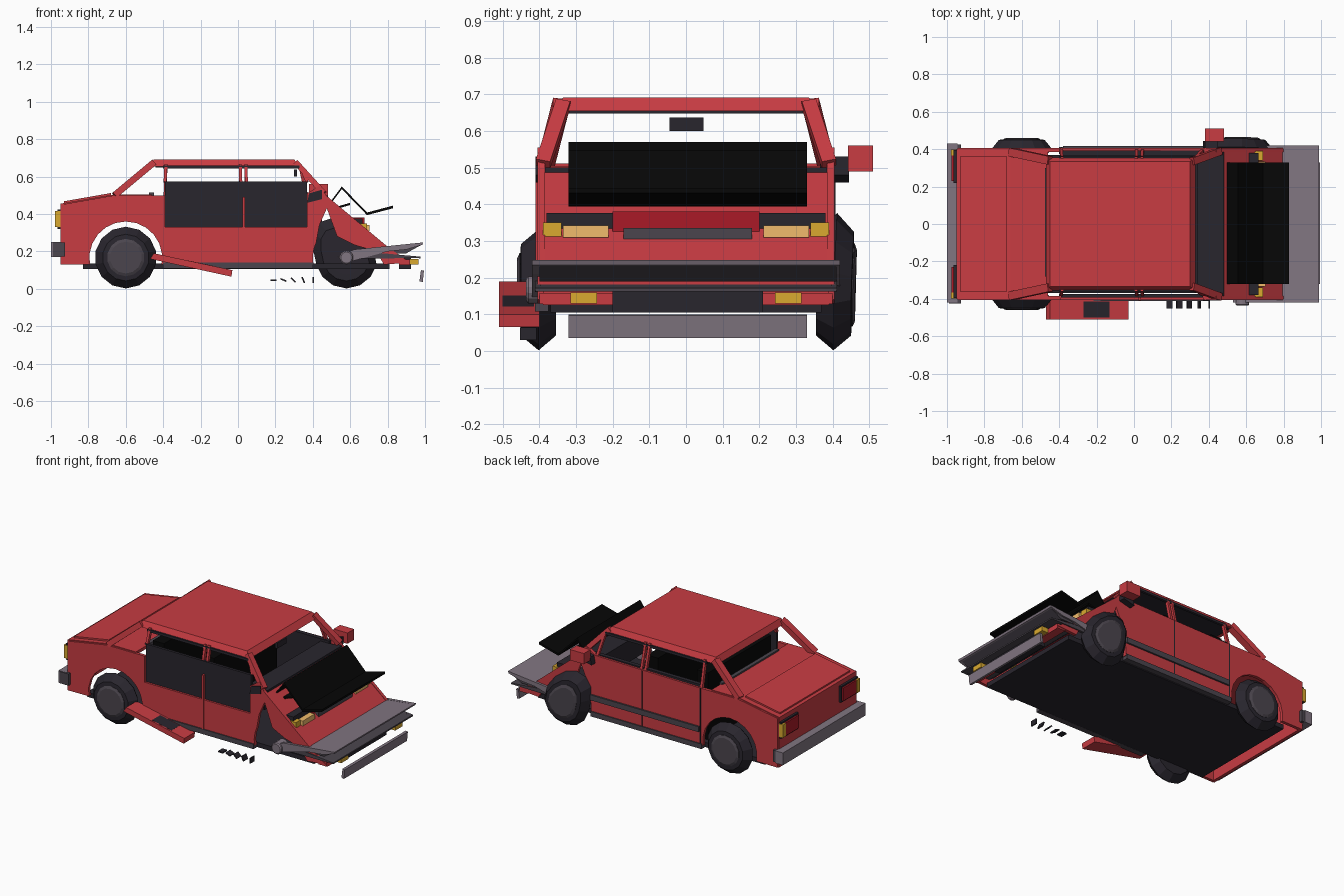
import bpy, bmesh, math
from mathutils import Vector

def mat(name, r, g, b):
    m = bpy.data.materials.new(name)
    m.diffuse_color = (r, g, b, 1)
    return m

RED = mat("red_paint", 0.58, 0.045, 0.055)
DKRED = mat("dark_red", 0.4, 0.01, 0.02)
DARK = mat("dark_trim", 0.022, 0.019, 0.027)
TRIM = mat("grey_trim", 0.07, 0.06, 0.075)
GREY = mat("bumper_grey", 0.22, 0.18, 0.22)
BLACK = mat("black_hood", 0.002, 0.002, 0.002)
AMBER = mat("amber", 0.7, 0.4, 0.03)
LAMP = mat("lamp", 0.88, 0.5, 0.15)

def finish(name, bm, m):
    bmesh.ops.recalc_face_normals(bm, faces=bm.faces)
    me = bpy.data.meshes.new(name)
    bm.to_mesh(me)
    bm.free()
    me.materials.append(m)
    o = bpy.data.objects.new(name, me)
    bpy.context.collection.objects.link(o)
    return o

def loft(name, loops, m):
    """Closed solid through a list of equal-length loops."""
    bm = bmesh.new()
    rings = [[bm.verts.new(p) for p in l] for l in loops]
    n = len(rings[0])
    for a, b in zip(rings, rings[1:]):
        for i in range(n):
            bm.faces.new((a[i], a[(i + 1) % n], b[(i + 1) % n], b[i]))
    bm.faces.new(rings[0])
    bm.faces.new(rings[-1])
    return finish(name, bm, m)

def prism(name, pts, y0, y1, m):
    return loft(name, [[(x, y, z) for x, z in pts] for y in (y0, y1)], m)

def box(name, x0, x1, y0, y1, z0, z1, m):
    return prism(name, [(x0, z0), (x1, z0), (x1, z1), (x0, z1)], y0, y1, m)

def strip(name, pts, y0, y1, t, m):
    """Bent sheet following an xz path."""
    return prism(name, list(pts) + [(x, z - t) for x, z in reversed(pts)], y0, y1, m)

def bar(name, p, q, w, m, h=None):
    p, q = Vector(p), Vector(q)
    d = (q - p).normalized()
    u = d.cross(Vector((0, 1, 0))).normalized()
    v = d.cross(u)
    h = h or w
    offs = [u * a * w / 2 + v * b * h / 2 for a, b in ((-1, -1), (1, -1), (1, 1), (-1, 1))]
    return loft(name, [[c + o for o in offs] for c in (p, q)], m)

def arc(cx, r, a0, a1, n=9, cz=0.165):
    return [(cx + r * math.cos(math.radians(a0 + (a1 - a0) * i / n)),
             cz + r * math.sin(math.radians(a0 + (a1 - a0) * i / n))) for i in range(n + 1)]

def wheel(name, cx, side, prof, m, deform=None, n=14):
    loops = []
    for r, y in prof:
        ring = []
        for i in range(n):
            a = 2 * math.pi * (i + 0.5) / n
            p = (cx + r * math.cos(a), side * y, 0.167 + r * math.sin(a))
            ring.append(deform(*p) if deform else p)
        loops.append(ring)
    return loft(name, loops, m)

# side panels: the near one has lost its upper doors
rear_arch = arc(-0.6, 0.195, 190, -10, 12)
front_arch = arc(0.6, 0.2, 190, 155, 3) + [(0.435, 0.34)]
fender = [(0.475, 0.43), (0.53, 0.28), (0.62, 0.235), (0.74, 0.2), (0.78, 0.13),
          (0.92, 0.14), (0.80, 0.225), (0.47, 0.5), (0.44, 0.555), (0.37, 0.51)]
base = [(-0.945, 0.13)] + rear_arch + [(-0.4, 0.13)] + [(0.4, 0.13)] + front_arch + fender
tail = [(-0.39, 0.5), (-0.66, 0.5), (-0.945, 0.45)]
prism("near_side_panel", base + [(0.37, 0.33), (-0.39, 0.33)] + tail, -0.405, -0.385, RED)
prism("far_side_panel", base + tail, 0.385, 0.405, RED)

# body shell: floor, deck, tail, crushed nose
box("floor", -0.83, 0.81, -0.37, 0.37, 0.105, 0.135, DARK)
strip("trunk_lid", [(-0.95, 0.455), (-0.66, 0.505), (-0.46, 0.505)], -0.395, 0.395, 0.02, RED)
strip("trunk_lid_skin", [(-0.93, 0.468), (-0.68, 0.512)], -0.36, 0.36, 0.012, RED)
box("tail_panel", -0.95, -0.93, -0.4, 0.4, 0.13, 0.455, RED)
strip("crushed_nose", [(0.47, 0.495), (0.8, 0.222), (0.92, 0.145)], -0.39, 0.39, 0.02, RED)
box("front_valance", 0.86, 0.92, -0.4, 0.4, 0.128, 0.158, RED)
box("lower_grille", 0.86, 0.925, -0.2, 0.21, 0.105, 0.17, DARK)
box("cowl", 0.43, 0.48, -0.385, 0.385, 0.46, 0.5, DARK)

# folded bonnet and loose grille parts
strip("folded_hood", [(0.49, 0.46), (0.555, 0.547), (0.69, 0.408), (0.83, 0.445)], -0.32, 0.33, 0.014, BLACK)
strip("hood_hinge", [(0.53, 0.44), (0.6, 0.46)], -0.3, 0.3, 0.012, BLACK)
box("grille_panel", 0.6, 0.675, -0.2, 0.2, 0.32, 0.38, DKRED)
box("grille_bar", 0.65, 0.7, -0.17, 0.18, 0.305, 0.335, TRIM)

# roof and pillars
loft("roof", [[(-0.47, -0.355, 0.655), (0.33, -0.355, 0.655), (0.33, 0.355, 0.655), (-0.47, 0.355, 0.655)],
              [(-0.45, -0.335, 0.692), (0.3, -0.335, 0.692), (0.3, 0.335, 0.692), (-0.45, 0.335, 0.692)]], RED)
box("headliner", -0.44, 0.31, -0.34, 0.34, 0.648, 0.656, DARK)
for s, tag in ((-1, "near"), (1, "far")):
    bar(tag + "_rear_pillar", (-0.66, s * 0.385, 0.5), (-0.45, s * 0.34, 0.675), 0.035, RED, 0.045)
    bar(tag + "_front_pillar", (0.46, s * 0.39, 0.51), (0.31, s * 0.335, 0.675), 0.03, RED, 0.04)
    zb = 0.57 if s < 0 else 0.48
    for x0, x1 in ((-0.39, -0.385), (0.015, 0.012), (0.045, 0.042), (0.37, 0.33)):
        bar(tag + "_window_post", (x0, s * (0.395 if s > 0 else 0.375), zb), (x1, s * 0.35, 0.665), 0.016, RED, 0.02)
    bar(tag + "_window_rail", (-0.4, s * 0.356, 0.65), (0.33, s * 0.356, 0.65), 0.016, DARK)
    box(tag + "_sill", -0.4, 0.4, s * 0.375, s * 0.412, 0.108, 0.14, TRIM)
    prism(tag + "_mirror_base", [(0.37, 0.46), (0.45, 0.48), (0.45, 0.53), (0.38, 0.51)],
          s * 0.4, s * (0.445 if s > 0 else 0.41), DARK)
    # lamps
    box(tag + "_headlight", 0.63, 0.702, s * 0.212, s * 0.335, 0.31, 0.342, LAMP)
    box(tag + "_headlight_surround", 0.6, 0.665, s * 0.2, s * 0.38, 0.33, 0.376, DARK)
    box(tag + "_corner_lamp", 0.61, 0.69, s * 0.34, s * 0.39, 0.31, 0.35, AMBER)
    box(tag + "_fog_lamp", 0.92, 0.965, s * 0.242, s * 0.315, 0.13, 0.16, AMBER)
    box(tag + "_tail_lamp", -0.975, -0.945, s * 0.23, s * 0.365, 0.33, 0.415, DKRED)
    box(tag + "_tail_lamp_frame", -0.965, -0.94, s * 0.22, s * 0.395, 0.32, 0.425, DARK)
    box(tag + "_tail_signal", -0.978, -0.945, s * 0.367, s * 0.398, 0.33, 0.415, AMBER)
    # torn bumper ends
    prism(tag + "_bumper_end", [(0.53, 0.17), (0.62, 0.21), (0.99, 0.248), (0.8, 0.2), (0.6, 0.145)],
          s * 0.4, s * 0.42, GREY)
    prism(tag + "_lower_bumper_end", [(0.55, 0.16), (0.66, 0.2), (0.975, 0.172), (0.975, 0.165)],
          s * 0.395, s * 0.412, TRIM)
box("near_centre_post", 0.025, 0.037, -0.41, -0.39, 0.14, 0.49, RED)
box("far_door_trim", -0.38, 0.4, 0.4, 0.416, 0.215, 0.25, TRIM)
for x in (-0.39, 0.03):
    box("far_door_seam", x, x + 0.006, 0.4, 0.408, 0.14, 0.5, DARK)
box("far_mirror", 0.38, 0.48, 0.442, 0.51, 0.49, 0.56, RED)

# bumpers
prism("front_bumper", [(0.75, 0.195), (0.76, 0.222), (0.99, 0.248), (0.985, 0.235), (0.9, 0.21)], -0.42, 0.42, GREY)
prism("front_bumper_face", [(0.79, 0.19), (0.9, 0.19), (0.986, 0.238), (0.9, 0.23)], -0.4, 0.41, TRIM)
prism("front_bumper_lower", [(0.76, 0.19), (0.975, 0.172), (0.975, 0.163), (0.78, 0.175)], -0.41, 0.41, TRIM)
box("rear_bumper", -1.0, -0.945, -0.42, 0.43, 0.17, 0.25, GREY)
for s in (-1, 1):
    box("rear_bumper_corner", -0.99, -0.925, s * 0.395, s * 0.425, 0.172, 0.248, TRIM)

# cabin interior
box("near_door_lining", -0.39, 0.37, -0.392, -0.375, 0.14, 0.575, DARK)
box("far_door_lining", -0.39, 0.4, 0.365, 0.392, 0.14, 0.515, DARK)
box("rear_shelf", -0.475, -0.45, -0.28, 0.3, 0.49, 0.515, TRIM)
box("rear_backrest", -0.39, -0.31, -0.32, 0.33, 0.135, 0.57, BLACK)
box("front_backrest", -0.03, 0.05, -0.32, 0.33, 0.135, 0.57, BLACK)
box("dashboard", 0.34, 0.45, -0.37, 0.37, 0.36, 0.5, DARK)
box("rear_view_mirror", 0.3, 0.315, -0.045, 0.048, 0.6, 0.637, DARK)

# wheels: rear pair sound, far front one bent, near front one torn off its stub
tyre = [(0.09, 0.355), (0.125, 0.355), (0.165, 0.402), (0.125, 0.45), (0.1, 0.452)]
hub = [(0.1, 0.4), (0.1, 0.454), (0.085, 0.461)]

def stretch(x, y, z):
    d = max(z - 0.167, 0)
    return (x - d * 0.5, y + 0.06 * d, z + d * 0.27)

for s in (-1, 1):
    wheel("rear_tyre", -0.6, s, tyre, DARK)
    wheel("rear_hub", -0.6, s, hub, TRIM)
wheel("far_front_tyre", 0.58, 1, tyre, DARK, stretch)
wheel("far_front_hub", 0.58, 1, hub, TRIM, stretch)
wheel("near_axle_stub", 0.58, -1, [(0.037, 0.36), (0.037, 0.43), (0.03, 0.436)], GREY)

# torn-off pieces beside and ahead of the car
prism("loose_door_skin", [(-0.47, 0.16), (-0.45, 0.19), (-0.03, 0.1), (-0.035, 0.065)], -0.51, -0.4, RED)
prism("loose_door_handle", [(-0.27, 0.152), (-0.13, 0.122), (-0.13, 0.112), (-0.27, 0.142)], -0.5, -0.415, DARK)
prism("loose_plate", [(0.97, 0.04), (0.978, 0.1), (0.994, 0.097), (0.988, 0.036)], -0.32, 0.33, GREY)
for i in range(5):
    x, a = 0.19 + i * 0.053, -math.pi * i / 8
    d = Vector((math.cos(a), 0, math.sin(a))) * 0.017
    c = Vector((x, -0.43, 0.047))
    bar("loose_shard", c - d, c + d, 0.008, DARK, 0.045)
